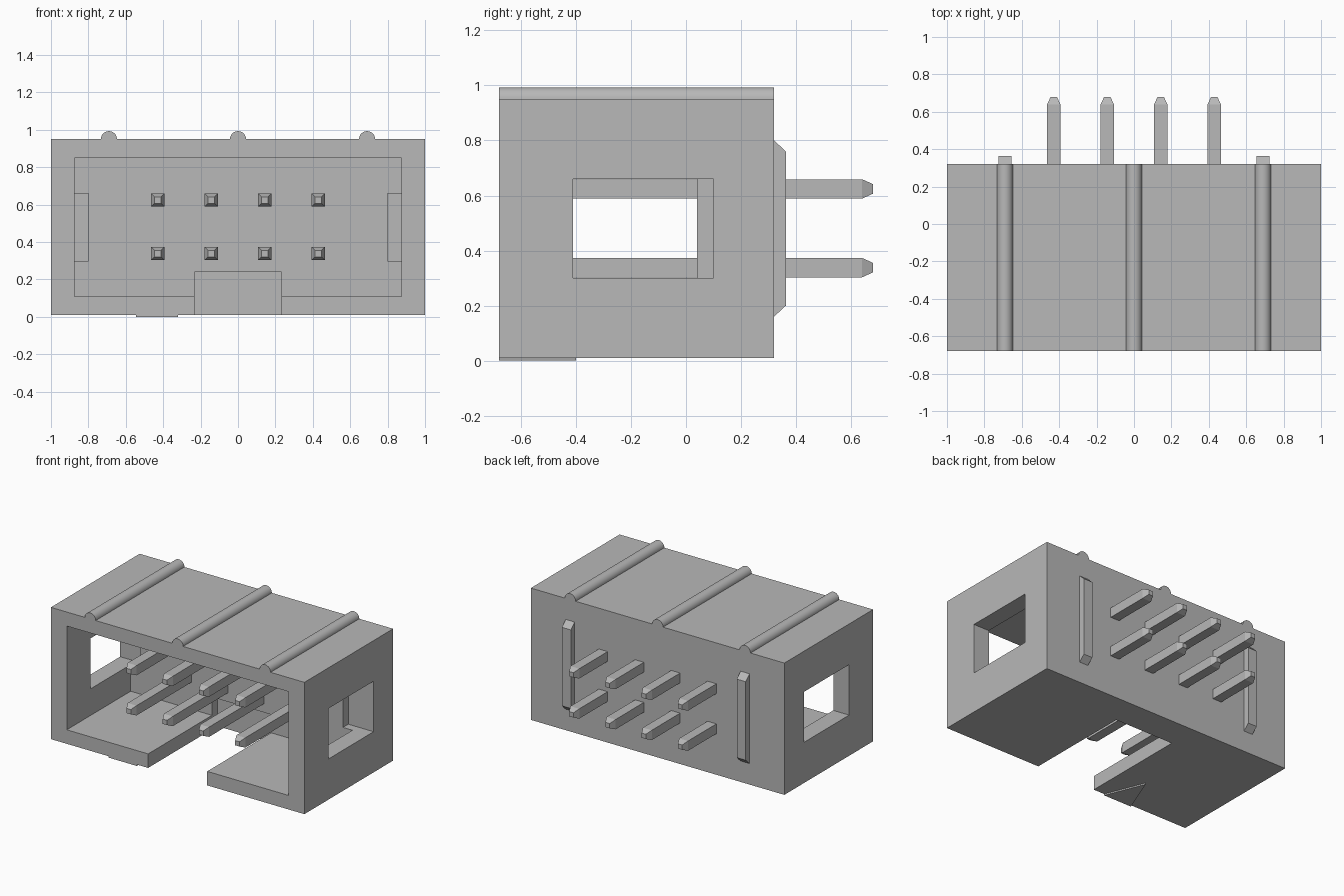
import bpy, bmesh, math

old = bpy.data.objects.get("Cube")
if old:
    bpy.data.objects.remove(old, do_unlink=True)

grey = bpy.data.materials.new("plain grey")
grey.use_nodes = True
grey.diffuse_color = (0.48, 0.48, 0.48, 1)
grey.node_tree.nodes["Principled BSDF"].inputs["Base Color"].default_value = grey.diffuse_color


def loft(name, rings):
    """Skin a list of equal-length point rings and cap both ends."""
    bm = bmesh.new()
    rows = [[bm.verts.new(p) for p in ring] for ring in rings]
    n = len(rows[0])
    for a, b in zip(rows, rows[1:]):
        for i in range(n):
            j = (i + 1) % n
            bm.faces.new((a[i], a[j], b[j], b[i]))
    bm.faces.new(rows[0])
    bm.faces.new(rows[-1])
    bmesh.ops.recalc_face_normals(bm, faces=bm.faces)
    mesh = bpy.data.meshes.new(name)
    bm.to_mesh(mesh)
    bm.free()
    mesh.materials.append(grey)
    ob = bpy.data.objects.new(name, mesh)
    bpy.context.collection.objects.link(ob)
    return ob


def rect(x, y, z, hw, hh):
    """Rectangle across the y axis, given centre and half sizes."""
    return [(x + sx * hw, y, z + sz * hh)
            for sx, sz in ((-1, -1), (1, -1), (1, 1), (-1, 1))]


def box(name, x0, x1, y0, y1, z0, z1):
    size = ((x0 + x1) / 2, (z0 + z1) / 2, (x1 - x0) / 2, (z1 - z0) / 2)
    x, z, hw, hh = size
    return loft(name, [rect(x, y, z, hw, hh) for y in (y0, y1)])


def cut(target, cutter):
    cutter.hide_render = True
    mod = target.modifiers.new("cut", "BOOLEAN")
    mod.operation = "DIFFERENCE"
    mod.solver = "EXACT"
    mod.object = cutter
    bpy.context.view_layer.objects.active = target
    bpy.ops.object.modifier_apply(modifier=mod.name)
    bpy.data.objects.remove(cutter, do_unlink=True)


FRONT, BACK, BOTTOM, TOP = -0.68, 0.32, 0.01, 0.95

# Shrouded housing: open cavity, keying notch and two side windows
housing = box("housing", -1, 1, FRONT, BACK, BOTTOM, TOP)
cut(housing, box("cavity_cutter", -0.875, 0.875, -1, 0.04, 0.11, 0.85))
cut(housing, box("notch_cutter", -0.233, 0.233, -1, 0.10, -0.2, 0.24))
for s in (-1, 1):
    x0, x1 = sorted((s * 0.8, s * 1.2))
    cut(housing, box("window_cutter", x0, x1, -0.41, 0.10, 0.30, 0.66))

# Rounded ribs along the top
for i, x in enumerate((-0.69, 0, 0.69)):
    arc = [math.pi * k / 16 for k in range(17)]
    rib = loft(f"top_rib_{i + 1}", [
        [(x + 0.043 * math.cos(a), y, TOP + 0.043 * math.sin(a)) for a in arc]
        for y in (FRONT, BACK)])
    bpy.ops.object.select_all(action="DESELECT")
    rib.select_set(True)
    bpy.context.view_layer.objects.active = rib
    bpy.ops.object.shade_smooth_by_angle(angle=math.radians(35))

# Standoff bars on the back
for side, x in (("right", -0.69), ("left", 0.69)):
    loft(f"standoff_{side}", [rect(x, BACK, 0.48, 0.035, 0.32),
                              rect(x, 0.363, 0.48, 0.035, 0.28)])

# Two rows of square pins with tapered tips
for row, z in (("lower", 0.338), ("upper", 0.624)):
    for i in range(4):
        x = (i - 1.5) * 0.286
        loft(f"pin_{row}_{i + 1}", [
            rect(x, y, z, h, h)
            for y, h in ((-0.62, 0.017), (-0.58, 0.035), (0.64, 0.035), (0.68, 0.017))])

# Raised triangular first-pin mark underneath
loft("pin_mark", [[(-0.545, FRONT, z), (-0.32, FRONT, z), (-0.433, -0.40, z)]
                  for z in (0, BOTTOM)])
